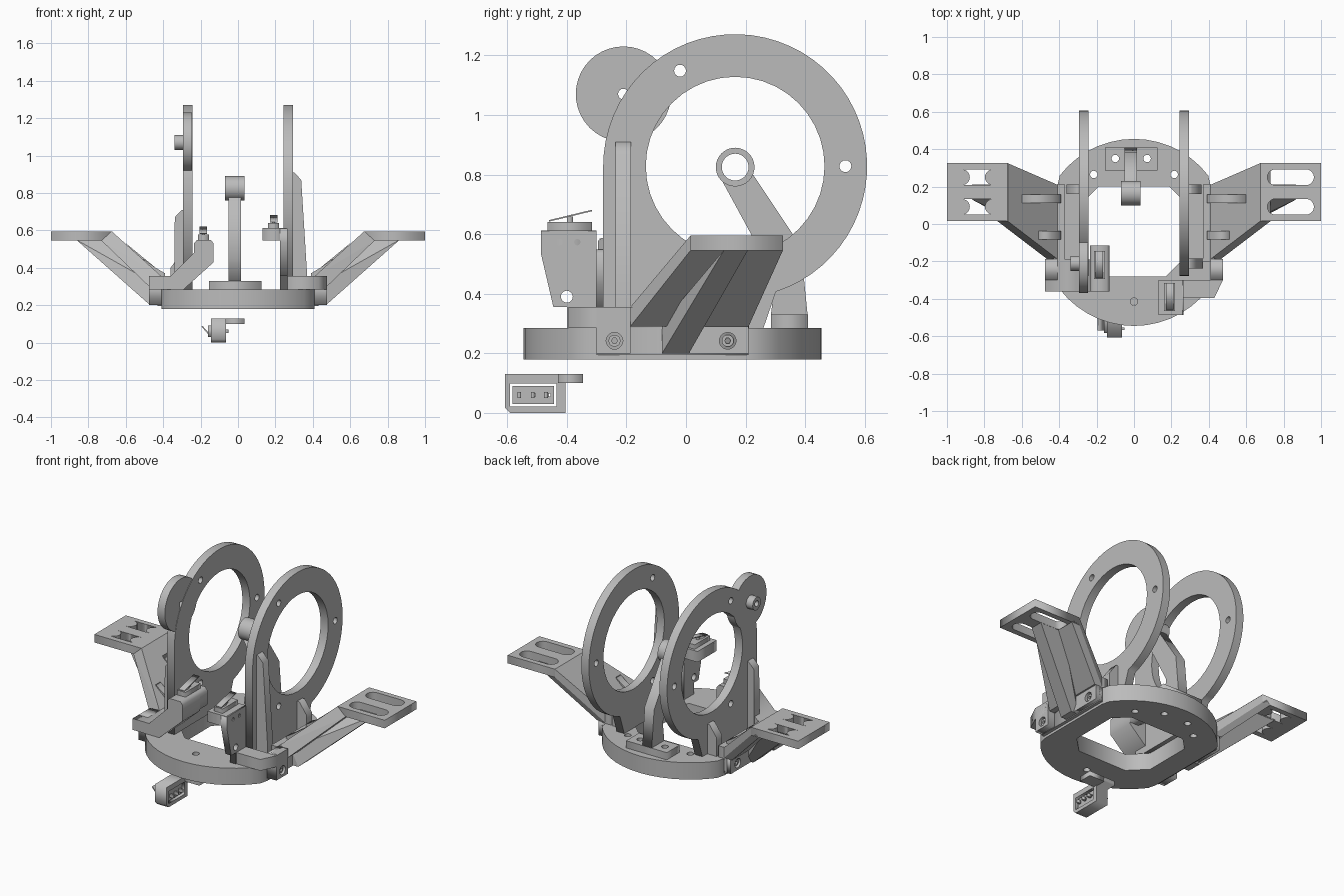
import bpy, bmesh
from math import sin, cos, radians
from mathutils import Matrix

cube = bpy.data.objects.get("Cube")
if cube:
    bpy.data.objects.remove(cube, do_unlink=True)

grey = bpy.data.materials.new("plain grey")
grey.use_nodes = True
grey.diffuse_color = (0.5, 0.5, 0.5, 1)
grey.node_tree.nodes["Principled BSDF"].inputs["Base Color"].default_value = (0.5, 0.5, 0.5, 1)

# Columns give the profile's two drawing directions and its extrusion direction
FRAMES = {
    "x": Matrix(((0, 0, 1), (1, 0, 0), (0, 1, 0))),   # profile in y, z
    "y": Matrix(((1, 0, 0), (0, 0, -1), (0, 1, 0))),  # profile in x, z
    "z": Matrix.Identity(3),                          # profile in x, y
}


def arc(u, v, r, start=0, end=360, n=32):
    """Points along an arc; a full circle leaves out its repeated last point."""
    count = n if abs(end - start) == 360 else n + 1
    angles = [radians(start + (end - start) * i / n) for i in range(count)]
    return [(u + r * cos(a), v + r * sin(a)) for a in angles]


def rect(u0, u1, v0, v1):
    return [(u0, v0), (u1, v0), (u1, v1), (u0, v1)]


def finish(name, bm):
    bmesh.ops.remove_doubles(bm, verts=bm.verts, dist=0.0001)
    bmesh.ops.recalc_face_normals(bm, faces=bm.faces)
    mesh = bpy.data.meshes.new(name)
    bm.to_mesh(mesh)
    bm.free()
    mesh.materials.append(grey)
    obj = bpy.data.objects.new(name, mesh)
    bpy.context.collection.objects.link(obj)
    return obj


def plate(name, axis, lo, hi, outline, *holes):
    """Extrude an outline with holes along an axis between lo and hi."""
    curve = bpy.data.curves.new(name, "CURVE")
    curve.dimensions = "2D"
    curve.fill_mode = "BOTH"
    curve.extrude = abs(hi - lo) / 2
    for loop in (outline, *holes):
        spline = curve.splines.new("POLY")
        spline.points.add(len(loop) - 1)
        for point, (u, v) in zip(spline.points, loop):
            point.co = (u, v, 0, 1)
        spline.use_cyclic_u = True
    helper = bpy.data.objects.new(name + "_profile", curve)
    bpy.context.collection.objects.link(helper)
    bpy.context.view_layer.update()
    flat = helper.evaluated_get(bpy.context.evaluated_depsgraph_get())
    mesh = bpy.data.meshes.new_from_object(flat)
    bm = bmesh.new()
    bm.from_mesh(mesh)
    bpy.data.objects.remove(helper)
    bpy.data.curves.remove(curve)
    bpy.data.meshes.remove(mesh)
    frame = FRAMES[axis]
    shift = frame.col[2] * ((lo + hi) / 2 * (-1 if axis == "y" else 1))
    bmesh.ops.transform(bm, verts=bm.verts, matrix=Matrix.Translation(shift) @ frame.to_4x4())
    return finish(name, bm)


def box(name, x0, x1, y0, y1, z0, z1):
    return plate(name, "z", z0, z1, rect(x0, x1, y0, y1))


def hull(name, points):
    bm = bmesh.new()
    for p in points:
        bm.verts.new(p)
    bmesh.ops.convex_hull(bm, input=bm.verts)
    return finish(name, bm)


# Base disc with flattened sides, chamfered opening and screw holes
opening = [(-.17, -.28), (.17, -.28), (.27, -.18), (.27, .12), (.19, .2),
           (-.19, .2), (-.27, .12), (-.27, -.18)]
disc = [(max(-.41, min(.41, x)), y) for x, y in arc(0, -.045, .5, n=48)]
screw_holes = [arc(x, y, .02, n=16) for x, y in
               ((-.215, .265), (.215, .265), (0, -.415), (-.1, .35), (.07, .35))]
plate("base_disc", "z", .18, .285, disc, opening, *screw_holes)

# Two upright rings with legs, bolt holes and side ribs
CY, CZ = .165, .828
ring = [(-.278, .285)] + arc(CY, CZ, .443, 180, -72, 44) + [(.26, .285)]
bolts = [arc(CY + .37 * cos(radians(a)), CZ + .37 * sin(radians(a)), .02, n=16)
         for a in (0, 120, 240)]
for side, s, rib_top in (("left", 1, .91), ("right", -1, .71)):
    a, b = sorted((s * .243, s * .295))
    plate(side + "_ring", "x", a, b, ring, arc(CY, CZ, .3, n=40), *bolts)
    foot = .37 if s > 0 else .34
    front = [(.29, .285), (.29, rib_top), (.3, rib_top), (.338, rib_top - .04), (foot, .355), (foot, .285)]
    rear = [(.29, .285), (.29, .47), (.31, .47), (.36, .4), (.36, .285)]
    plate(side + "_front_rib", "y", -.237, -.184, [(s * x, z) for x, z in front])
    plate(side + "_rear_rib", "y", .16, .212, [(s * x, z) for x, z in rear])

# Round lobe and hub on the right ring
plate("side_lobe", "x", -.295, -.245, arc(-.21, 1.07, .16, n=40), arc(-.21, 1.07, .018, n=16))
plate("lobe_hub", "x", -.34, -.29, arc(-.21, 1.07, .04, n=24), arc(-.21, 1.07, .018, n=16))

# Central lever: foot, bent arm and bushing
plate("lever_foot", "z", .285, .33, rect(-.155, .125, .285, .41),
      arc(-.1, .35, .02, n=16), arc(.07, .35, .02, n=16))
plate("lever_arm", "x", -.05, .015,
      [(.115, .79), (.3, .45), (.285, .33), (.408, .33), (.385, .56), (.225, .8), (.165, .776)])
plate("lever_bushing", "x", -.07, .035, arc(CY, .825, .065), arc(CY, .825, .045))


# Side wings: slotted top, sloped slab, lower rib, mounting blocks
def slot(s, y):
    return (arc(s * .92, y, .042, -90 * s, 90 * s, 10)
            + arc(s * .755, y, .042, 90 * s, 270 * s, 10))


for side, s in (("left", 1), ("right", -1)):
    plate(side + "_wing_top", "z", .545, .595,
          [(s * x, y) for x, y in rect(.675, 1, .015, .325)], slot(s, .25), slot(s, .092))
    slab = [(s * x, y, z) for x, z in ((.675, .595), (.675, .545), (.73, .545)) for y in (.015, .325)]
    slab += [(s * x, y, z) for x, z in ((.41, .355), (.41, .29), (.465, .29)) for y in (-.187, .21)]
    hull(side + "_wing_slope", slab)
    rib = [(s * x, y, .55) for x in (.7, .865) for y in (.13, .21)]
    rib += [(s * x, y, z) for x, z in ((.42, .3), (.42, .2), (.47, .2)) for y in (-.08, .01)]
    hull(side + "_wing_rib", rib)
    for n, (y, reach) in enumerate(((.135, .6), (-.06, .51))):
        z = .355 + (reach - .41) * .9
        plate(f"{side}_slope_rib_{n}", "y", y - .023, y + .023,
              [(s * .39, .285), (s * .39, .37), (s * .44, .4), (s * reach, z + .005), (s * .44, .34)])
    for n, (y0, y1, hole, out, top) in enumerate(
            ((-.3, -.187, -.24, .475, .355), (.01, .21, .14, .455, .3))):
        a, b = sorted((s * .41, s * out))
        plate(f"{side}_mount_block_{n}", "x", a, b, rect(y0, y1, .2, top),
              arc(hole, .242, .028, n=20))
        plate(f"{side}_mount_screw_{n}", "x", a + .01, b - .01,
              arc(hole, .242, .02, n=20), arc(hole, .242, .01, n=6))
    a, b = sorted((s * .37, s * .43))
    box(side + "_mount_flange", a, b, -.2, .21, .285, .355)
    a, b = sorted((s * .405, s * .43))
    box(side + "_mount_strip", a, b, -.3, .21, .195, .29)


# Small switch with tilted lever
def switch(name, x, y, z):
    plate(name + "_body", "z", z, z + .03, rect(x - .03, x + .03, y - .075, y + .075),
          rect(x - .015, x + .015, y - .055, y - .01))
    plate(name + "_lever", "x", x - .02, x + .02,
          [(y - .07, z + .032), (y + .075, z + .067), (y + .075, z + .072), (y - .07, z + .037)])
    box(name + "_button", x - .008, x + .008, y - .01, y + .01, z, z + .05)


# Right switch bracket: stepped arm and head tray
plate("right_switch_arm", "y", -.36, -.19,
      [(-.475, .285), (-.475, .355), (-.36, .355), (-.235, .48), (-.235, .53), (-.22, .548),
       (-.145, .548), (-.13, .53), (-.13, .43), (-.29, .285)])
plate("right_switch_head", "y", -.36, -.115,
      [(-.235, .47), (-.235, .53), (-.22, .548), (-.145, .548), (-.13, .53), (-.13, .44), (-.19, .44)])
switch("right_switch", -.185, -.22, .548)

# Left switch bracket: tapered wall, head tray and foot
plate("left_switch_wall", "x", .225, .265,
      [(-.487, .535), (-.445, .355), (-.4, .355), (-.4, .285), (-.3, .285), (-.3, .61), (-.487, .61)],
      arc(-.4, .39, .02, n=20), arc(-.425, .573, .011, n=12), arc(-.365, .573, .011, n=12))
plate("left_switch_head", "z", .545, .612, rect(.13, .26, -.487, -.3))
plate("left_switch_foot", "z", .285, .355,
      [(.24, -.395), (.43, -.395), (.475, -.3), (.475, -.19), (.44, -.19), (.42, -.3), (.24, -.3)])
switch("left_switch", .19, -.39, .61)

# Loose lower switch holder: open box, long tab and switch
plate("holder_frame", "x", -.145, -.065,
      [(-.59, 0), (-.405, 0), (-.405, .1), (-.345, .1), (-.345, .13), (-.608, .13), (-.608, .018)],
      rect(-.59, -.435, .022, .098))
box("holder_tab", -.07, .035, -.43, -.345, .1, .13)
plate("holder_switch", "x", -.16, -.075, rect(-.582, -.443, .03, .09),
      *[arc(y, .06, .006, n=8) for y in (-.56, -.51, -.46)])
for n, y in enumerate((-.56, -.515, -.47)):
    box(f"holder_terminal_{n}", -.075, -.05, y - .006, y + .006, .05, .07)
plate("holder_lever", "y", -.57, -.46, [(-.16, .045), (-.195, .085), (-.19, .09), (-.155, .05)])
